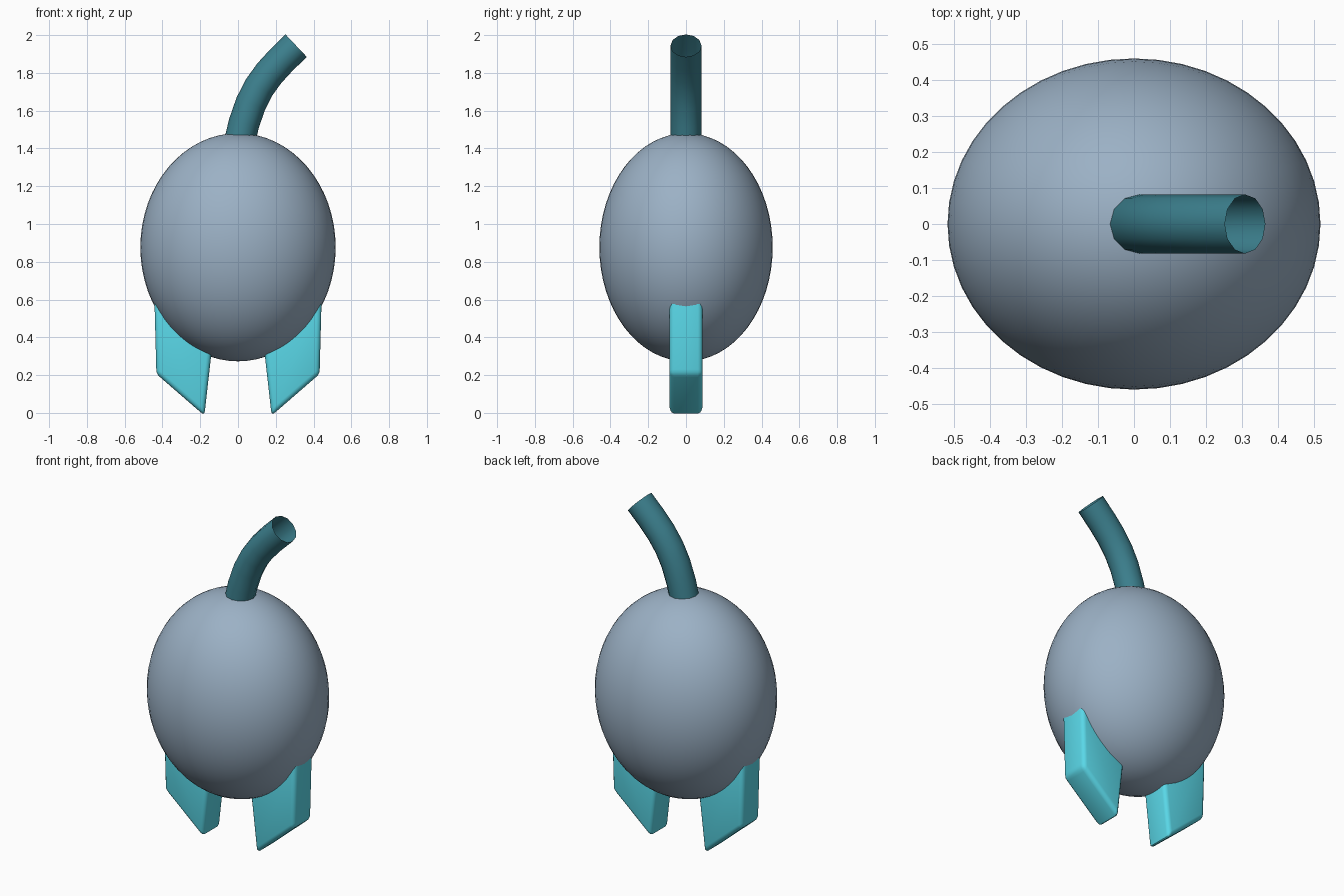
import bpy, bmesh, math

if "Cube" in bpy.data.objects:
    bpy.data.objects.remove(bpy.data.objects["Cube"])


def material(name, rgb):
    mat = bpy.data.materials.new(name)
    mat.diffuse_color = (*rgb, 1)
    mat.use_nodes = True
    mat.node_tree.nodes["Principled BSDF"].inputs["Base Color"].default_value = mat.diffuse_color
    return mat


def make_active(obj):
    bpy.ops.object.select_all(action='DESELECT')
    obj.select_set(True)
    bpy.context.view_layer.objects.active = obj


# Egg-shaped body
bpy.ops.mesh.primitive_uv_sphere_add(segments=48, ring_count=32, location=(0, 0, 0.877))
body = bpy.context.object
body.name = "body"
body.scale = (0.517, 0.459, 0.604)
bpy.ops.object.shade_smooth()
body.data.materials.append(material("slate", (0.33, 0.44, 0.56)))

# Bent stem: open-ended twelve-sided tube
curve = bpy.data.curves.new("stem", 'CURVE')
curve.dimensions = '3D'
curve.bevel_depth = 0.082
curve.bevel_resolution = 4
curve.resolution_u = 6
spline = curve.splines.new('BEZIER')
spline.bezier_points.add(1)
path = [((0, 0, 1.40), (-0.04, 0, 1.22), (0.06, 0, 1.70)),
        ((0.308, 0, 1.944), (0.135, 0, 1.78), (0.45, 0, 2.08))]
for point, (co, left, right) in zip(spline.bezier_points, path):
    point.handle_left_type = point.handle_right_type = 'FREE'
    point.co, point.handle_left, point.handle_right = co, left, right
stem = bpy.data.objects.new("stem", curve)
bpy.context.collection.objects.link(stem)
make_active(stem)
bpy.ops.object.convert(target='MESH')
stem = bpy.context.object
bpy.ops.object.shade_smooth_by_angle(angle=math.radians(40))
stem.data.materials.append(material("dark teal", (0.045, 0.215, 0.27)))

# Two slanted feet, rounded slabs mirrored across x
teal = material("light teal", (0.10, 0.68, 0.80))
outline = [(0.178, -0.014), (0.432, 0.206), (0.443, 0.62), (0.12, 0.50)]
half = 0.088
for name, side in (("left_foot", -1), ("right_foot", 1)):
    bm = bmesh.new()
    face = bm.faces.new([bm.verts.new((side * x, -half, z)) for x, z in outline])
    extruded = bmesh.ops.extrude_face_region(bm, geom=[face])
    for item in extruded["geom"]:
        if isinstance(item, bmesh.types.BMVert):
            item.co.y = half
    bmesh.ops.recalc_face_normals(bm, faces=bm.faces)
    mesh = bpy.data.meshes.new(name)
    bm.to_mesh(mesh)
    bm.free()
    foot = bpy.data.objects.new(name, mesh)
    bpy.context.collection.objects.link(foot)
    mesh.materials.append(teal)
    bevel = foot.modifiers.new("rounded", 'BEVEL')
    bevel.width = 0.025
    bevel.segments = 3
    make_active(foot)
    bpy.ops.object.modifier_apply(modifier="rounded")
    bpy.ops.object.shade_smooth_by_angle(angle=math.radians(40))
